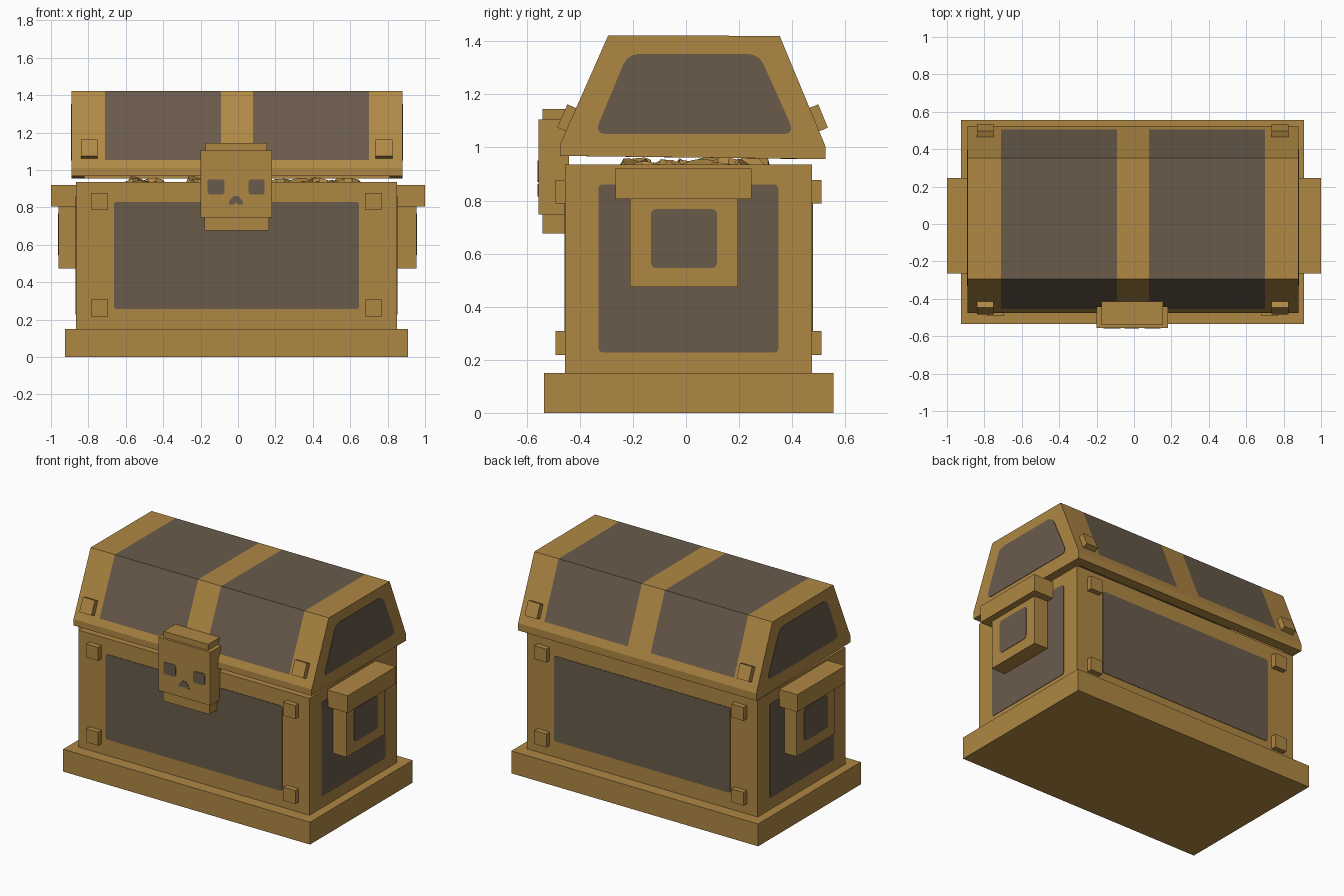
import bpy, bmesh, random
from mathutils import Matrix, Vector, Euler

if "Cube" in bpy.data.objects:
    bpy.data.objects.remove(bpy.data.objects["Cube"])

random.seed(4)
CX, CY = -0.0075, 0.01          # centre of the chest body


def material(name, rgb):
    m = bpy.data.materials.new(name)
    m.diffuse_color = (*rgb, 1)
    m.use_nodes = True
    m.node_tree.nodes["Principled BSDF"].inputs["Base Color"].default_value = m.diffuse_color
    return m


GOLD = material("gold", (0.43, 0.245, 0.057))
DARK = material("dark wood", (0.142, 0.105, 0.071))


def finish(name, bm, *mats):
    bmesh.ops.recalc_face_normals(bm, faces=bm.faces)
    me = bpy.data.meshes.new(name)
    bm.to_mesh(me)
    bm.free()
    for m in mats:
        me.materials.append(m)
    ob = bpy.data.objects.new(name, me)
    bpy.context.collection.objects.link(ob)
    return ob


def cube(bm, centre, size, tilt=0.0):
    mat = Matrix.Translation(centre) @ Matrix.Rotation(tilt, 4, 'X') @ Matrix.Diagonal((*size, 1))
    bmesh.ops.create_cube(bm, size=1, matrix=mat)


def box(name, x, y, z, mat=GOLD):
    bm = bmesh.new()
    spans = (x, y, z)
    cube(bm, [(a + b) / 2 for a, b in spans], [abs(b - a) for a, b in spans])
    return finish(name, bm, mat)


def hollow(ob, thickness):
    mod = ob.modifiers.new("walls", 'SOLIDIFY')
    mod.thickness = thickness
    mod.offset = -1
    mod.use_even_offset = True


def plate(name, pts, normal, radius=0.0):
    """Thin dark plate with rounded corners, sunk slightly into the surface."""
    n = Vector(normal)
    bm = bmesh.new()
    face = bm.faces.new([bm.verts.new(Vector(p) - n * 0.003) for p in pts])
    if radius:
        bmesh.ops.bevel(bm, geom=bm.verts[:], offset=radius, segments=3,
                        profile=0.5, affect='VERTICES')
    ext = bmesh.ops.extrude_face_region(bm, geom=bm.faces[:])
    bmesh.ops.translate(bm, vec=n * 0.006,
                        verts=[g for g in ext["geom"] if isinstance(g, bmesh.types.BMVert)])
    return finish(name, bm, DARK)


def rect(a, b):
    return [(a[0], b[0]), (a[1], b[0]), (a[1], b[1]), (a[0], b[1])]


# plinth and open-topped body
box("plinth", (-0.925, 0.91), (-0.535, 0.555), (0, 0.15))
bm = bmesh.new()
cube(bm, (CX, CY, 0.5425), (1.715, 0.93, 0.785))
bm.normal_update()
bmesh.ops.delete(bm, geom=[f for f in bm.faces if f.normal.z > 0.9], context='FACES')
body = finish("body", bm, GOLD)
# keep normals pointing outwards on the open shell
hollow(body, 0.09)

# lid: extruded profile, hollow below, dark panels cut across it
profile = [(-0.475, 0.968), (-0.475, 1.01), (-0.293, 1.422),
           (0.353, 1.42), (0.525, 1.005), (0.525, 0.956)]
bm = bmesh.new()
ends = [[bm.verts.new((x, y, z)) for y, z in profile] for x in (-0.89, 0.88)]
for end in ends:
    bm.faces.new(end)
for i in range(5):
    bm.faces.new((ends[0][i], ends[0][i + 1], ends[1][i + 1], ends[1][i]))
for co, no in [((x, 0, 0), (1, 0, 0)) for x in (-0.71, -0.09, 0.08, 0.70)] + [((0, 0, 1.055), (0, 0, 1))]:
    bmesh.ops.bisect_plane(bm, geom=bm.verts[:] + bm.edges[:] + bm.faces[:],
                           plane_co=co, plane_no=no)
bm.normal_update()
for f in bm.faces:
    c = f.calc_center_median()
    in_panel = -0.71 < c.x < -0.09 or 0.08 < c.x < 0.70
    f.material_index = int(in_panel and c.z > 1.055 and abs(f.normal.x) < 0.5)
lid = finish("lid", bm, GOLD, DARK)
hollow(lid, 0.07)

# dark panels on the front and back of the body
for side, y, n in (("front", -0.455, -1), ("back", 0.475, 1)):
    plate(side + "_panel", [(x, y, z) for x, z in rect((-0.663, 0.648), (0.258, 0.83))],
          (0, n, 0), 0.012)

# ends: body panel, lid panel, handle
lid_end = [(-0.345, 1.05), (0.41, 1.05), (0.275, 1.352), (-0.22, 1.352)]
for side, s in (("left", -1), ("right", 1)):
    wall = CX + s * 0.8575
    face = CX + s * 0.9575 + 0.005
    nrm = (s, 0, 0)
    plate(side + "_panel", [(wall, y, z) for y, z in rect((-0.33, 0.348), (0.228, 0.86))], nrm, 0.015)
    plate(side + "_lid_panel", [(-0.005 + s * 0.885, y, z) for y, z in lid_end], nrm, 0.04)
    box(side + "_handle_bar", (wall - s * 0.02, s), (-0.265, 0.247), (0.805, 0.92))
    box(side + "_handle_block", (wall - s * 0.02, face), (-0.21, 0.196), (0.474, 0.805))
    plate(side + "_handle_inlay", [(face, y, z) for y, z in rect((-0.132, 0.117), (0.545, 0.768))], nrm, 0.02)

# studs on the body and, tilted with the slope, on the lid
bm = bmesh.new()
for s in (-1, 1):
    for y in (-0.455, 0.475):
        for z in (0.263, 0.833):
            cube(bm, (CX + s * 0.7325, y, z), (0.09, 0.072, 0.09))
    cube(bm, (CX + s * 0.7875, -0.434, 1.105), (0.09, 0.07, 0.095), -0.41)
    cube(bm, (CX + s * 0.7875, 0.484, 1.105), (0.09, 0.07, 0.095), 0.393)
finish("studs", bm, GOLD)

# skull-shaped lock
box("lock_plate", (-0.20, 0.183), (-0.556, -0.44), (0.747, 1.105))
box("lock_top", (-0.175, 0.156), (-0.54, -0.41), (1.10, 1.145))
box("lock_tab", (-0.18, 0.165), (-0.54, -0.44), (0.676, 0.75))
for name, x in (("left_eye", (-0.163, -0.073)), ("right_eye", (0.057, 0.143))):
    plate(name, [(px, -0.556, z) for px, z in rect(x, (0.87, 0.95))], (0, -1, 0), 0.013)
nose = [(-0.05, 0.816), (-0.022, 0.816), (-0.01, 0.826), (0.002, 0.816), (0.028, 0.816),
        (0.026, 0.834), (0.0, 0.862), (-0.022, 0.862), (-0.048, 0.834)]
plate("nose", [(x, -0.556, z) for x, z in nose], (0, -1, 0))

# treasure: a heap with loose coins peeking through the gap
box("treasure_heap", (-0.77, 0.755), (-0.36, 0.38), (0.5, 0.87))
bm = bmesh.new()
for i in range(60):
    pos = (random.uniform(-0.6, 0.6), random.uniform(-0.24, 0.26), random.uniform(0.86, 0.925))
    rot = Euler((random.uniform(-0.6, 0.6), random.uniform(-0.6, 0.6), random.uniform(0, 3)))
    bmesh.ops.create_cone(bm, cap_ends=True, segments=10, radius1=0.07, radius2=0.07, depth=0.025,
                          matrix=Matrix.Translation(pos) @ rot.to_matrix().to_4x4())
finish("coins", bm, GOLD)
